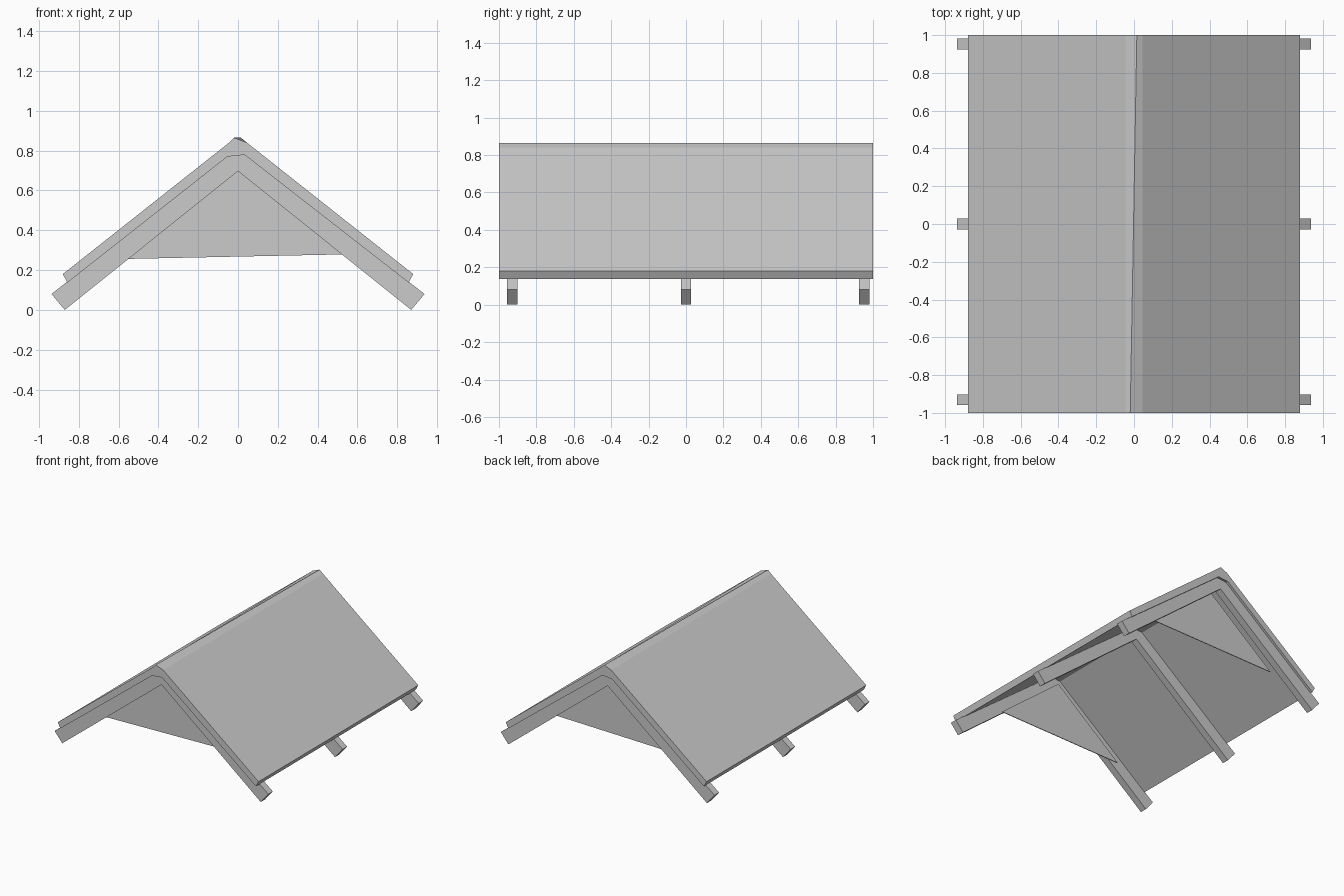
import bpy, bmesh

if "Cube" in bpy.data.objects:
    bpy.data.objects.remove(bpy.data.objects["Cube"])

grey = bpy.data.materials.new("plain_grey")
grey.diffuse_color = (0.6, 0.6, 0.6, 1)
grey.use_nodes = True
grey.node_tree.nodes["Principled BSDF"].inputs["Base Color"].default_value = grey.diffuse_color


def loft(name, front, back, y0, y1):
    """Solid between a front and a back profile given in (x, z)."""
    bm = bmesh.new()
    a = [bm.verts.new((x, y0, z)) for x, z in front]
    b = [bm.verts.new((x, y1, z)) for x, z in back]
    n = len(a)
    bm.faces.new(a)
    bm.faces.new(b[::-1])
    for i in range(n):
        j = (i + 1) % n
        bm.faces.new((a[i], b[i], b[j], a[j]))
    bmesh.ops.triangulate(bm, faces=[f for f in bm.faces if len(f.verts) > 4])
    bmesh.ops.recalc_face_normals(bm, faces=bm.faces)
    mesh = bpy.data.meshes.new(name)
    bm.to_mesh(mesh)
    bm.free()
    mesh.materials.append(grey)
    ob = bpy.data.objects.new(name, mesh)
    bpy.context.collection.objects.link(ob)
    return ob


# Roof slab: the ridge line drifts sideways from front to back
def roof_profile(ridge_x):
    return [(-0.857, 0.137), (-0.88, 0.18), (-0.045, 0.84), (ridge_x, 0.865),
            (0.045, 0.84), (0.88, 0.18), (0.857, 0.137), (0.033, 0.779),
            (-0.053, 0.77)]


loft("roof_slab", roof_profile(-0.02), roof_profile(0.015), -1, 1)

# Rafter pairs: front, middle and back
rafter = [(-0.87, 0), (-0.937, 0.08), (-0.053, 0.771), (0.033, 0.78),
          (0.937, 0.08), (0.87, 0), (0, 0.697)]
for name, y in (("front", -0.93), ("middle", 0.0), ("back", 0.953)):
    loft(name + "_rafters", rafter, rafter, y - 0.028, y + 0.028)

# Thin gable boards just inside the end rafters
gable = [(-0.565, 0.256), (0.535, 0.279), (0, 0.71)]
for name, y in (("front", -0.86), ("back", 0.87)):
    loft(name + "_gable", gable, gable, y - 0.003, y + 0.003)
